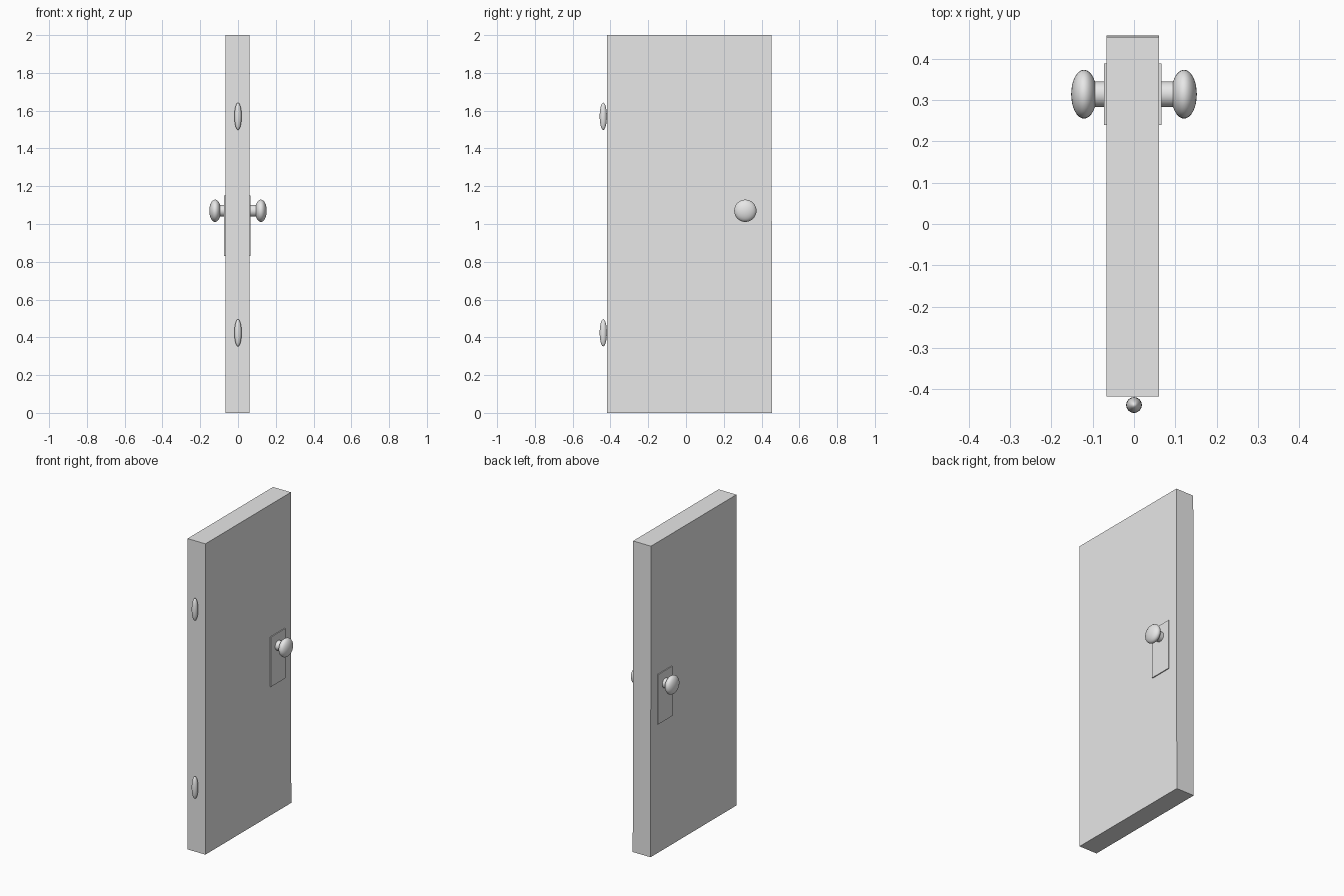
import bpy
import bmesh
from math import pi, radians

cube = bpy.data.objects.get("Cube")
if cube:
    bpy.data.objects.remove(cube, do_unlink=True)

# Single plain grey material
grey = bpy.data.materials.new("light_grey")
grey.use_nodes = True
grey.diffuse_color = (0.8, 0.8, 0.8, 1)
grey.node_tree.nodes["Principled BSDF"].inputs["Base Color"].default_value = (0.8, 0.8, 0.8, 1)


def finish(name, smooth=False):
    obj = bpy.context.object
    obj.name = name
    obj.data.materials.append(grey)
    bpy.ops.object.transform_apply(location=False, rotation=True, scale=True)
    if smooth:
        bpy.ops.object.shade_smooth_by_angle(angle=radians(40))
    return obj


def box(name, low, high):
    centre = [(a + b) / 2 for a, b in zip(low, high)]
    bpy.ops.mesh.primitive_cube_add(size=1, location=centre)
    bpy.context.object.scale = [b - a for a, b in zip(low, high)]
    return finish(name)


def ellipsoid(name, centre, radii, rotation=(0, 0, 0)):
    bpy.ops.mesh.primitive_uv_sphere_add(segments=32, ring_count=16, radius=1,
                                         location=centre, rotation=rotation)
    bpy.context.object.scale = radii
    return finish(name, smooth=True)


# Door slab, its latch edge leaning in very slightly towards the top
door = box("door_panel", (-0.067, -0.417, 0), (0.06, 0.456, 2))
for v in door.data.vertices:
    if v.co.z > 0 and v.co.y > 0:
        v.co.y -= 0.004

# Hinge knuckles on the front edge
for name, z in (("lower_hinge", 0.424), ("upper_hinge", 1.57)):
    ellipsoid(name, (0, -0.438, z), (0.019, 0.019, 0.072))

# Lock plate, stem and knob on each face
KNOB_Y, KNOB_Z = 0.314, 1.07
for side, s, face in (("left", 1, 0.06), ("right", -1, -0.067)):
    edges = sorted((face - s * 0.005, face + s * 0.006))
    box(side + "_lock_plate", (edges[0], 0.24, 0.83), (edges[1], 0.388, 1.15))
    bpy.ops.mesh.primitive_cylinder_add(vertices=32, radius=0.031, depth=0.06,
                                        location=(s * 0.085, KNOB_Y, KNOB_Z),
                                        rotation=(0, pi / 2, 0))
    finish(side + "_knob_stem", smooth=True)
    ellipsoid(side + "_knob", (s * 0.121, KNOB_Y, KNOB_Z),
              (0.059, 0.059, 0.031), (0, pi / 2, 0))
